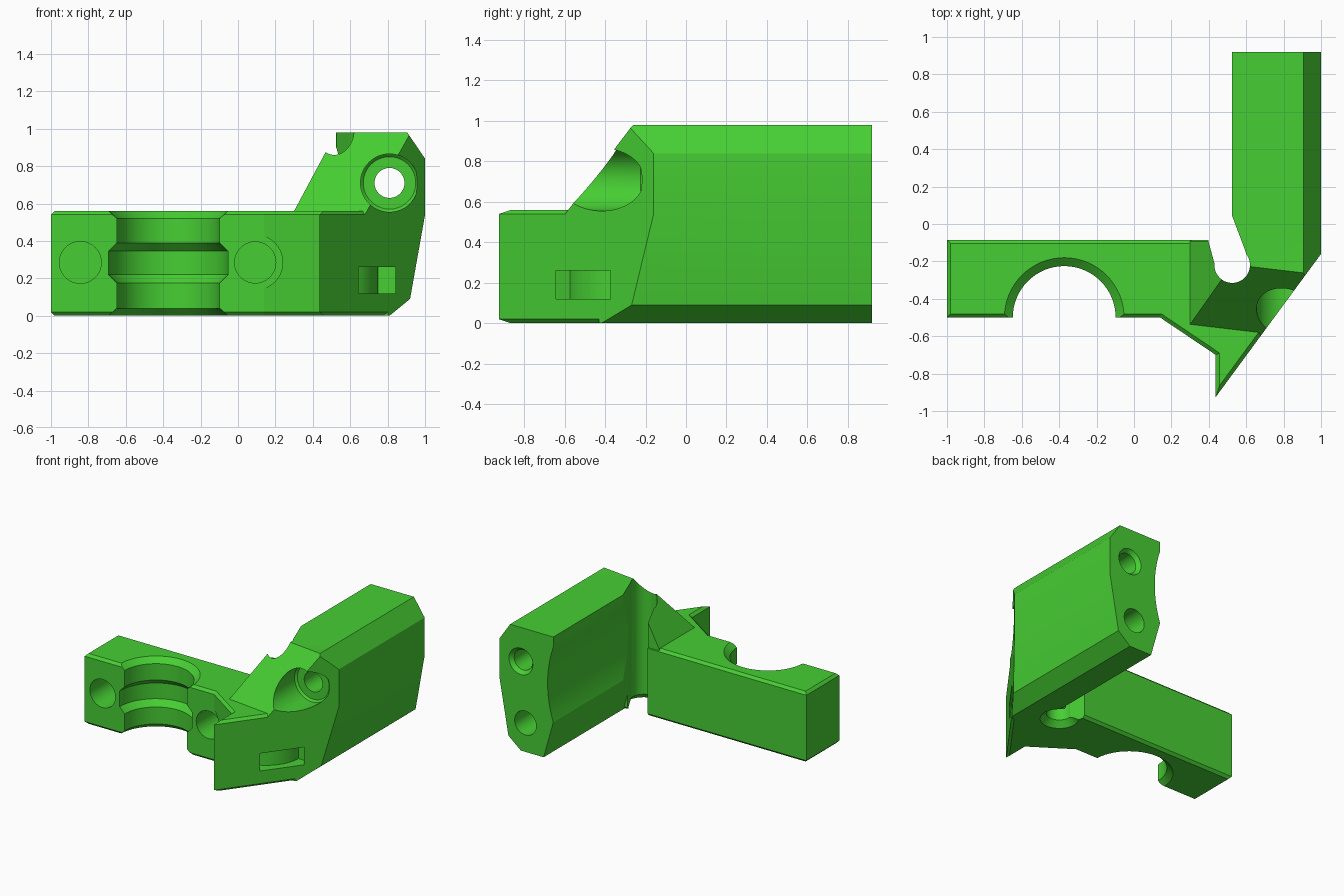
import bpy, bmesh, math
from mathutils import Vector

if "Cube" in bpy.data.objects:
    bpy.data.objects.remove(bpy.data.objects["Cube"])

green = bpy.data.materials.new("bright_green")
green.diffuse_color = (0.062, 0.62, 0.033, 1)
green.use_nodes = True
green.node_tree.nodes["Principled BSDF"].inputs["Base Color"].default_value = green.diffuse_color


def finish(bm, name):
    bmesh.ops.recalc_face_normals(bm, faces=bm.faces)
    me = bpy.data.meshes.new(name)
    bm.to_mesh(me)
    bm.free()
    me.materials.append(green)
    ob = bpy.data.objects.new(name, me)
    bpy.context.collection.objects.link(ob)
    return ob


def loft(rings):
    """Skin equal-length closed rings of 3D points and cap both ends."""
    bm = bmesh.new()
    rows = [[bm.verts.new(p) for p in ring] for ring in rings]
    bm.faces.new(rows[0])
    bm.faces.new(rows[-1])
    n = len(rows[0])
    for a, b in zip(rows, rows[1:]):
        for i in range(n):
            j = (i + 1) % n
            bm.faces.new((a[i], a[j], b[j], b[i]))
    bmesh.ops.recalc_face_normals(bm, faces=bm.faces)
    return bm


def prism(points, lo, hi, axis="z"):
    """Extrude a 2D outline along z (points are x,y) or y (points are x,z)."""
    return loft([[(a, b, h) if axis == "z" else (a, h, b) for a, b in points] for h in (lo, hi)])


def inset(points, d):
    """Mitred inward offset of a counter-clockwise outline."""
    out = []
    for i, p in enumerate(points):
        p = Vector(p)
        e1 = (p - Vector(points[i - 1])).normalized()
        e2 = (Vector(points[(i + 1) % len(points)]) - p).normalized()
        n1, n2 = Vector((-e1.y, e1.x)), Vector((-e2.y, e2.x))
        out.append(tuple(p + (n1 + n2) * (d / (1 + n1.dot(n2)))))
    return out


def slice_off(bm, co, no):
    """Remove everything on the normal side of a plane and cap the cut."""
    res = bmesh.ops.bisect_plane(bm, geom=bm.verts[:] + bm.edges[:] + bm.faces[:],
                                 plane_co=co, plane_no=no, clear_outer=True)
    edges = [e for e in res["geom_cut"] if isinstance(e, bmesh.types.BMEdge) and e.is_boundary]
    if edges:
        bmesh.ops.holes_fill(bm, edges=edges, sides=0)


def turned(name, centre, profile, axis="z", steps=64):
    """Solid of revolution; profile holds (radius, position along axis)."""
    rings = []
    for r, h in profile:
        ring = []
        for i in range(steps):
            t = 2 * math.pi * i / steps
            u, v = centre[0] + r * math.cos(t), centre[1] + r * math.sin(t)
            ring.append((u, v, h) if axis == "z" else (u, h, v))
        rings.append(ring)
    return finish(loft(rings), name)


def combine(target, other, operation):
    mod = target.modifiers.new("combine", "BOOLEAN")
    mod.operation = operation
    mod.solver = "EXACT"
    mod.object = other
    bpy.context.view_layer.update()
    dg = bpy.context.evaluated_depsgraph_get()
    me = bpy.data.meshes.new_from_object(target.evaluated_get(dg))
    target.modifiers.clear()
    target.data = me
    bpy.data.objects.remove(other)


TIP = Vector((0.437, -0.925, 0))
RUN = Vector((1, -0.16, 0)) - TIP
OBLIQUE = (TIP, Vector((RUN.y, -RUN.x, 0)))
SLOPE = (Vector((0.33, -0.54, 0.56)), Vector((-0.0168, -0.1428, 0.1178)))

# Clamp plate with chamfered top and bottom rims
corner = TIP + RUN * 0.66
outline = [(-1, -0.5), (0.14, -0.5), (0.437, -0.7), (TIP.x, TIP.y), (corner.x, corner.y),
           (corner.x, -0.085), (-1, -0.085)]
inner = inset(outline, 0.02)
bracket = finish(loft([[(x, y, z) for x, y in pts] for pts, z in
                       ((inner, 0), (outline, 0.02), (outline, 0.54), (inner, 0.56))]),
                 "clamp_bracket")

# Long arm: faceted outer side, shallow concave inner side
profile = [(0.61, 0), (0.81, 0), (0.92, 0.09), (1, 0.54), (1, 0.84), (0.905, 0.98), (0.525, 0.98)]
for i in range(13):
    s = i / 6 - 1
    profile.append((0.525 + 0.05 * (1 - s * s), 0.6 - 0.3 * s))
bm = prism(profile, -0.43, 0.92, "y")
slice_off(bm, *OBLIQUE)
slice_off(bm, *SLOPE)
arm = finish(bm, "arm")

# Sloped gusset joining arm and plate
bm = prism([(0.30, 0.53), (0.998, 0.53), (0.9999, 0.84), (0.905, 0.98), (0.525, 0.98), (0.30, 0.56)],
           -0.75, -0.09, "y")
slice_off(bm, *OBLIQUE)
slice_off(bm, *SLOPE)
gusset = finish(bm, "gusset")

combine(bracket, arm, "UNION")
combine(bracket, gusset, "UNION")

# Half-round clamp seat with a middle groove
cutters = [turned("clamp_seat", (-0.373, -0.5),
                  [(0.335, -0.02), (0.32, 0), (0.275, 0.04), (0.275, 0.175), (0.32, 0.22),
                   (0.32, 0.345), (0.275, 0.39), (0.275, 0.52), (0.32, 0.56), (0.335, 0.58)])]

# Blind sockets in the clamp front
cutters.append(turned("left_socket", (-0.843, 0.285), [(0.112, -0.6), (0.112, -0.25)], "y"))
cutters.append(turned("right_socket", (0.092, 0.285),
                      [(0.147, -0.9), (0.147, -0.501), (0.11, -0.501), (0.11, -0.25)], "y"))

# Upper bolt hole with deep front recess, and lower rear hole
cutters.append(turned("bolt_hole", (0.81, 0.71),
                      [(0.155, -1), (0.155, -0.225), (0.14, -0.21), (0.08, -0.21), (0.08, 0.89),
                       (0.105, 0.92), (0.105, 1)], "y"))
cutters.append(turned("rear_hole", (0.77, 0.23), [(0.095, -0.1), (0.095, 1)], "y"))

# Vertical relief hole and the slit that opens it to the back
cutters.append(turned("relief_hole", (0.525, -0.22),
                      [(0.16, -0.02), (0.14, 0), (0.095, 0.045), (0.095, 1.1)]))
slit = [(0.385, -0.03), (0.40, -0.10), (0.43, -0.21), (0.525, -0.25),
        (0.617, -0.21), (0.59, -0.13), (0.526, 0.04), (0.45, 0.04)]
cutters.append(finish(prism(slit, -0.1, 1.1), "slit"))

# Curved slot through the oblique wall
arc = [math.radians(-36 - 34 + 68 * i / 16) for i in range(17)]
slot = [(0.46 + 0.39 * math.cos(t), -0.30 + 0.39 * math.sin(t)) for t in arc]
slot += [(0.46 + 0.29 * math.cos(t), -0.30 + 0.29 * math.sin(t)) for t in reversed(arc)]
cutters.append(finish(prism(slot, 0.12, 0.26), "curved_slot"))

for cutter in cutters:
    combine(bracket, cutter, "DIFFERENCE")

# One flat colour, smooth rounds and crisp edges
bracket.data.materials.clear()
bracket.data.materials.append(green)
for p in bracket.data.polygons:
    p.material_index = 0
bpy.context.view_layer.objects.active = bracket
bracket.select_set(True)
bpy.ops.object.shade_smooth_by_angle(angle=math.radians(20))
